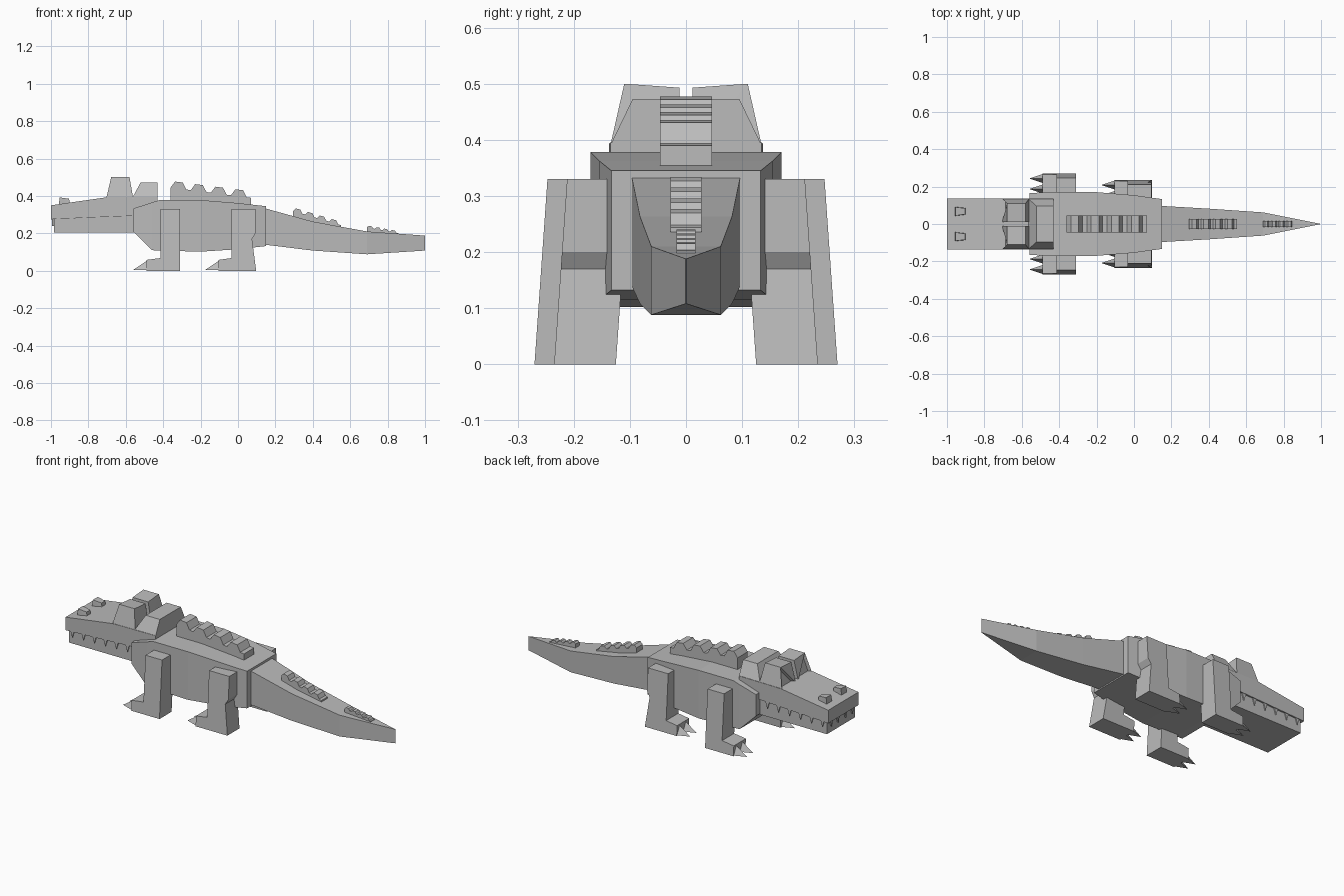
import bpy, bmesh
from mathutils import Vector

cube = bpy.data.objects.get("Cube")
if cube:
    bpy.data.objects.remove(cube, do_unlink=True)

grey = bpy.data.materials.new("plain grey")
grey.use_nodes = True
grey.diffuse_color = (0.5, 0.5, 0.5, 1)
grey.node_tree.nodes["Principled BSDF"].inputs["Base Color"].default_value = (0.5, 0.5, 0.5, 1)


def finish(name, bm):
    bmesh.ops.remove_doubles(bm, verts=bm.verts, dist=0.0001)
    bmesh.ops.recalc_face_normals(bm, faces=bm.faces)
    mesh = bpy.data.meshes.new(name)
    bm.to_mesh(mesh)
    bm.free()
    mesh.materials.append(grey)
    obj = bpy.data.objects.new(name, mesh)
    bpy.context.collection.objects.link(obj)
    return obj


def loft(name, sections):
    """Box sections along x: (x, half width, bottom, top)."""
    bm = bmesh.new()
    rings = []
    for x, w, lo, hi in sections:
        corners = ((-w, lo), (w, lo), (w, hi), (-w, hi))
        rings.append([bm.verts.new((x, y, z)) for y, z in corners])
    for a, b in zip(rings, rings[1:]):
        for i in range(4):
            j = (i + 1) % 4
            bm.faces.new((a[i], a[j], b[j], b[i]))
    bm.faces.new(rings[0])
    bm.faces.new(rings[-1])
    return finish(name, bm)


def prism(name, profile, y0, y1, lean=0.0, pivot=0.0):
    """Side profile of (x, z) points extruded from y0 to y1, leaning with height."""
    bm = bmesh.new()
    near, far = [[bm.verts.new((x, y + lean * (z - pivot), z)) for x, z in profile]
                 for y in (y0, y1)]
    bm.faces.new(near)
    bm.faces.new(far)
    n = len(profile)
    for i in range(n):
        j = (i + 1) % n
        bm.faces.new((near[i], near[j], far[j], far[i]))
    return finish(name, bm)


def hull(name, points):
    bm = bmesh.new()
    for p in points:
        bm.verts.new(p)
    bmesh.ops.convex_hull(bm, input=bm.verts)
    bmesh.ops.dissolve_limit(bm, angle_limit=0.01, verts=bm.verts, edges=bm.edges)
    return finish(name, bm)


def mirror(obj):
    """Copy across the long axis of the body."""
    mod = obj.modifiers.new("Mirror", "MIRROR")
    mod.use_axis = (False, True, False)
    mod.use_clip = False
    mod.use_mirror_merge = False


# Body, tail and jaws
loft("body", [(-0.56, 0.165, 0.21, 0.333), (-0.46, 0.17, 0.11, 0.365), (-0.42, 0.17, 0.108, 0.378),
              (-0.2, 0.17, 0.102, 0.378), (0, 0.154, 0.115, 0.362), (0.15, 0.133, 0.132, 0.345)])
loft("tail", [(0.14, 0.097, 0.14, 0.335), (0.4, 0.082, 0.108, 0.263),
              (0.69, 0.062, 0.088, 0.21), (1, 0.0005, 0.108, 0.188)])
loft("lower_jaw", [(-0.985, 0.128, 0.205, 0.278), (-0.54, 0.128, 0.205, 0.297)])
loft("upper_jaw", [(-1, 0.137, 0.275, 0.35), (-0.7, 0.137, 0.288, 0.393),
                   (-0.43, 0.135, 0.3, 0.395)])

# Raised back of the skull
hull("skull_ridge", [(x, s * y, z) for s in (-1, 1) for x, y, z in
                     ((-0.565, 0.135, 0.39), (-0.43, 0.135, 0.39),
                      (-0.52, 0.095, 0.473), (-0.43, 0.095, 0.473))])

# Brows with a recessed eye opening at the front
brow = hull("eye_brow", [(-0.705, 0.012, 0.385), (-0.705, 0.136, 0.385),
                         (-0.56, 0.012, 0.385), (-0.56, 0.136, 0.385),
                         (-0.678, 0.012, 0.493), (-0.678, 0.11, 0.5),
                         (-0.58, 0.012, 0.493), (-0.58, 0.11, 0.5)])
bm = bmesh.new()
bm.from_mesh(brow.data)
front = min(bm.faces, key=lambda f: f.normal.x)
bmesh.ops.inset_individual(bm, faces=[front], thickness=0.015, depth=-0.015)
bm.to_mesh(brow.data)
bm.free()
mirror(brow)

# Nostrils
mirror(hull("nostril", [(-0.958, 0.043, 0.35), (-0.958, 0.092, 0.35), (-0.9, 0.05, 0.355),
                        (-0.9, 0.086, 0.355), (-0.954, 0.045, 0.392), (-0.954, 0.09, 0.392),
                        (-0.903, 0.052, 0.385), (-0.903, 0.084, 0.385)]))

# Teeth along both sides and across the snout
for i in range(6):
    x = -0.96 + i * 0.07
    top = 0.282 + i * 0.002
    mirror(prism("side_tooth", [(x - 0.012, top), (x + 0.012, top), (x, top - 0.04)], 0.126, 0.134))
for y in (0.035, 0.095):
    mirror(hull("front_tooth", [(x, y + d, 0.28) for x in (-0.994, -0.984) for d in (-0.012, 0.012)]
                + [(-0.994, y, 0.24), (-0.984, y, 0.24)]))

# Legs with feet, leaning outward toward the ground
front_leg = [(-0.415, 0.33), (-0.31, 0.33), (-0.31, 0), (-0.49, 0), (-0.49, 0.058), (-0.415, 0.068)]
rear_leg = [(-0.035, 0.33), (0.093, 0.33), (0.093, 0.2), (0.075, 0.17), (0.097, 0),
            (-0.105, 0), (-0.105, 0.058), (-0.035, 0.068)]
for name, profile, inner, outer, toe in (("front", front_leg, 0.16, 0.27, -0.49),
                                         ("rear", rear_leg, 0.125, 0.235, -0.105)):
    mirror(prism(name + "_leg", profile, inner, outer, lean=-0.07))
    for side in (0.25, 0.76):
        y = inner + (outer - inner) * side
        mirror(hull(name + "_claw", [(toe + 0.005, y - 0.025, 0.003), (toe + 0.005, y + 0.025, 0.003),
                                     (toe + 0.005, y, 0.055), (toe - 0.07, y, 0.005)]))


# Stepped ridges of scutes: each bump rises, runs flat and drops to a notch
def scutes(name, start, end, half, bumps, base, crest, notch):
    step = (end - start) / bumps
    lerp = lambda pair, t: pair[0] + (pair[1] - pair[0]) * t
    profile = [(start, lerp(base, 0))]
    for i in range(bumps):
        for part, drop in ((0, notch), (0.22, 0), (0.6, 0), (0.78, notch)):
            t = (i + part) / bumps
            profile.append((start + step * (i + part), lerp(crest, t) - drop))
    profile += [(end, lerp(crest, 1) - notch), (end, lerp(base, 1))]
    prism(name, profile, -half, half)


scutes("back_scutes", -0.36, 0.07, 0.046, 4, (0.365, 0.335), (0.48, 0.425), 0.035)
scutes("tail_scutes", 0.295, 0.55, 0.028, 4, (0.27, 0.215), (0.338, 0.262), 0.018)
scutes("tail_tip_scutes", 0.69, 0.855, 0.017, 4, (0.2, 0.19), (0.242, 0.212), 0.01)
